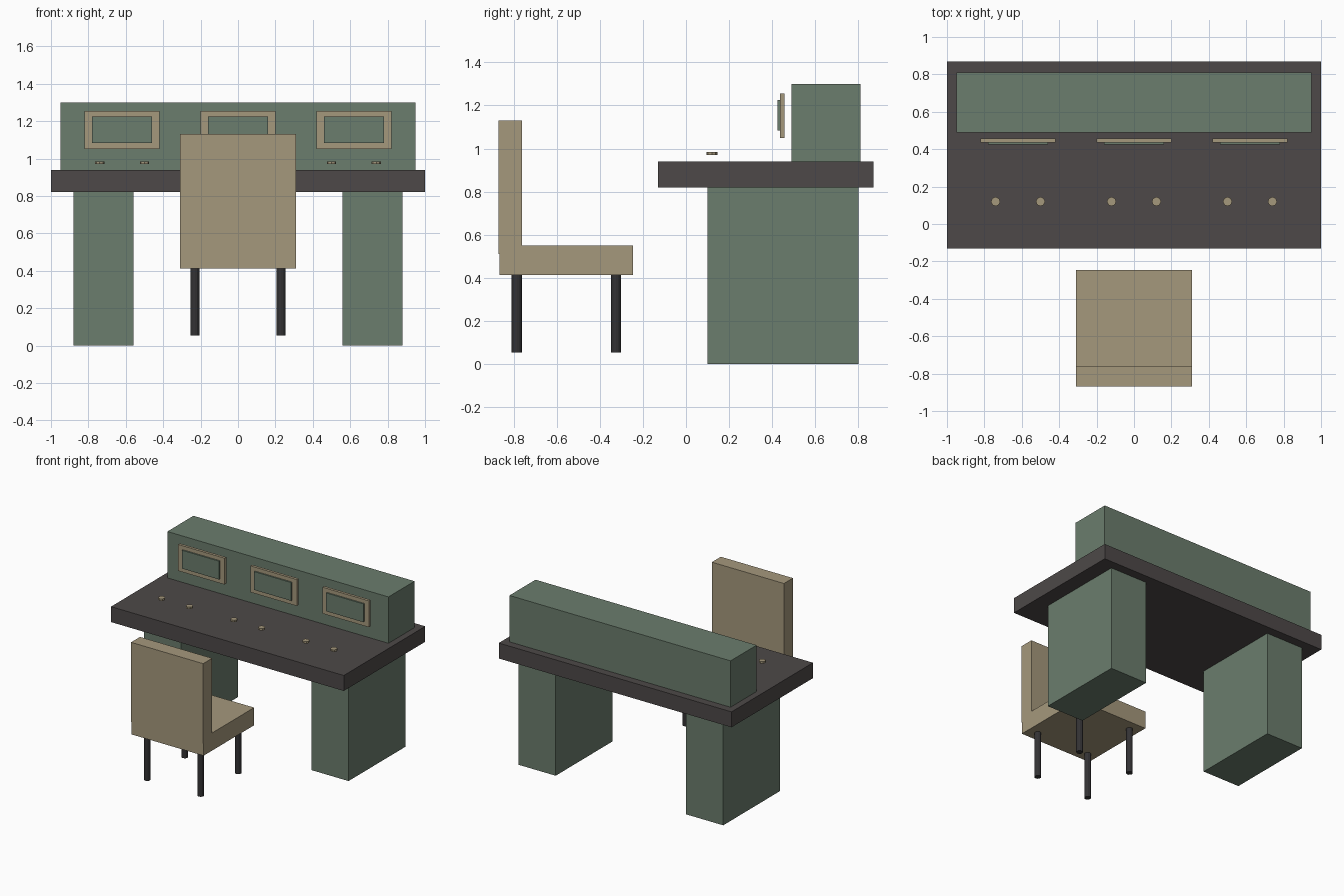
import bpy, bmesh, math
from mathutils import Matrix

if "Cube" in bpy.data.objects:
    bpy.data.objects.remove(bpy.data.objects["Cube"])


def material(name, rgb):
    m = bpy.data.materials.new(name)
    m.diffuse_color = (*rgb, 1)
    m.use_nodes = True
    m.node_tree.nodes["Principled BSDF"].inputs["Base Color"].default_value = m.diffuse_color
    return m


GREEN = material("sage green", (0.147, 0.205, 0.153))
TAN = material("tan", (0.376, 0.314, 0.202))
DARK = material("charcoal brown", (0.075, 0.066, 0.065))
METAL = material("dark metal", (0.033, 0.032, 0.034))


def finish(bm, name, mat):
    mesh = bpy.data.meshes.new(name)
    bm.to_mesh(mesh)
    bm.free()
    mesh.materials.append(mat)
    obj = bpy.data.objects.new(name, mesh)
    bpy.context.collection.objects.link(obj)
    return obj


def box(name, mat, x, y, z):
    """Box from (min, max) ranges on each axis."""
    bm = bmesh.new()
    bmesh.ops.create_cube(bm, size=1)
    for v in bm.verts:
        v.co = [(a + b) / 2 + c * (b - a) for c, (a, b) in zip(v.co, (x, y, z))]
    return finish(bm, name, mat)


def cylinder(name, mat, x, y, z, radius, sides):
    bm = bmesh.new()
    bmesh.ops.create_cone(bm, cap_ends=True, segments=sides, radius1=radius,
                          radius2=radius, depth=z[1] - z[0],
                          matrix=Matrix.Translation((x, y, sum(z) / 2)))
    return finish(bm, name, mat)


# Desk: top, two pedestals, raised console
box("desk_top", DARK, (-1, 1), (-0.13, 0.87), (0.82, 0.94))
box("left_pedestal", GREEN, (-0.88, -0.56), (0.10, 0.80), (0, 0.82))
box("right_pedestal", GREEN, (0.56, 0.88), (0.10, 0.80), (0, 0.82))
box("console", GREEN, (-0.95, 0.95), (0.49, 0.81), (0.94, 1.30))

# Three stations: screen frame, screen and a pair of knobs
for side, x in (("left", -0.62), ("middle", 0), ("right", 0.62)):
    box(side + "_screen_frame", TAN, (x - 0.20, x + 0.20), (0.436, 0.457), (1.05, 1.255))
    box(side + "_screen", GREEN, (x - 0.16, x + 0.16), (0.425, 0.436), (1.083, 1.225))
    for tag, dx in (("a", -0.12), ("b", 0.12)):
        cylinder(f"{side}_knob_{tag}", TAN, x + dx, 0.12, (0.97, 0.985), 0.025, 8)

# Chair: seat, back, four legs
box("seat", TAN, (-0.31, 0.31), (-0.865, -0.245), (0.413, 0.55))
box("chair_back", TAN, (-0.31, 0.31), (-0.87, -0.76), (0.51, 1.13))
for row, y in (("back", -0.785), ("front", -0.325)):
    for side, x in (("left", -0.23), ("right", 0.23)):
        cylinder(f"{row}_{side}_leg", METAL, x, y, (0.053, 0.42), 0.024, 12)
